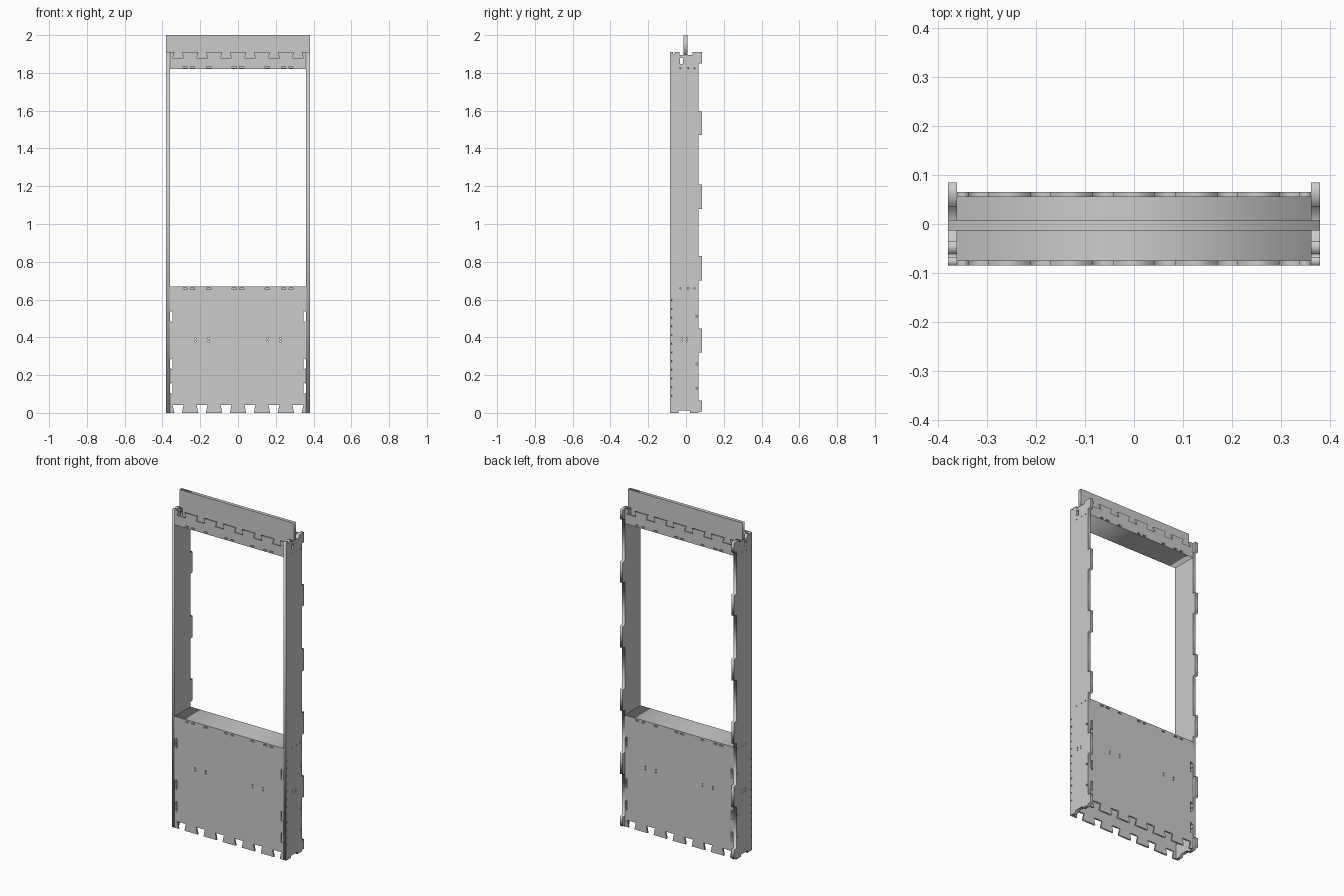
import bpy, math
from mathutils import Matrix

if "Cube" in bpy.data.objects:
    bpy.data.objects.remove(bpy.data.objects["Cube"])

W, IN = 0.38, 0.361          # outer and inner half width
FRONT, BACK, PLY = -0.085, 0.065, 0.01


def circle(x, y, r=0.004, n=8):
    return [(x + r * math.cos(2 * math.pi * i / n), y + r * math.sin(2 * math.pi * i / n)) for i in range(n)]


def rect(x0, x1, y0, y1):
    return [(x0, y0), (x1, y0), (x1, y1), (x0, y1)]


def sheet(name, outline, holes, matrix, thickness):
    """Flat board cut from a filled 2D outline with holes, centred on its plane."""
    cu = bpy.data.curves.new(name, 'CURVE')
    cu.dimensions, cu.fill_mode, cu.extrude = '2D', 'BOTH', thickness / 2
    for loop in [outline] + holes:
        s = cu.splines.new('POLY')
        s.points.add(len(loop) - 1)
        for p, (a, b) in zip(s.points, loop):
            p.co = (a, b, 0, 1)
        s.use_cyclic_u = True
    tmp = bpy.data.objects.new(name + "_outline", cu)
    bpy.context.collection.objects.link(tmp)
    bpy.context.view_layer.update()
    me = bpy.data.meshes.new_from_object(tmp.evaluated_get(bpy.context.evaluated_depsgraph_get()))
    bpy.data.objects.remove(tmp)
    me.transform(matrix)
    ob = bpy.data.objects.new(name, me)
    bpy.context.collection.objects.link(ob)
    return ob


def xz(y):    # sheet facing front: (x, z) drawn at depth y
    return Matrix.Translation((0, y, 0)) @ Matrix.Rotation(math.pi / 2, 4, 'X')


def yz(x):    # sheet facing sideways: (y, z) drawn at position x
    return Matrix(((0, 0, 1, x), (1, 0, 0, 0), (0, 1, 0, 0), (0, 0, 0, 1)))


def box(name, x0, x1, y0, y1, z0, z1):
    return sheet(name, rect(x0, x1, z0, z1), [], xz((y0 + y1) / 2), y1 - y0)


def dovetails(edge, root):
    """Row of undercut notches along a horizontal edge, left to right."""
    pts = []
    for i in range(6):
        c = -0.317 + i * 0.1268
        pts += [(c - 0.02, edge), (c - 0.029, root), (c + 0.029, root), (c + 0.02, edge)]
    return pts


PINS = [s * x for s in (-1, 1) for x in (0.02, 0.155, 0.24, 0.28)]


def pin_slots(z):
    return [rect(x - 0.011, x + 0.011, z - 0.004, z + 0.004) for x in PINS]


# Lower panel: dovetailed foot and side notches, mirrored left and right
right_edge = []
for z in (0.13, 0.26, 0.51):
    right_edge += [(IN, z - 0.022), (0.346, z - 0.032), (0.346, z + 0.032), (IN, z + 0.022)]
left_edge = [(-x, z) for x, z in reversed(right_edge)]
lower = [(-IN, 0)] + dovetails(0, 0.042) + [(IN, 0)] + right_edge + [(IN, 0.67), (-IN, 0.67)] + left_edge
bolts = [circle(s * x, z) for s in (-1, 1) for x in (0.155, 0.225) for z in (0.38, 0.395)]

# Header panel: dovetailed top edge
header = [(IN, 1.82), (-IN, 1.82), (-IN, 1.91)] + dovetails(1.91, 1.88) + [(IN, 1.91)]

for side, y in (("front", FRONT + PLY / 2), ("back", BACK - PLY / 2)):
    sheet(side + "_lower_panel", lower, bolts + pin_slots(0.657), xz(y), PLY)
    sheet(side + "_header_panel", header, pin_slots(1.829), xz(y), PLY)

# Side posts: tabs along the back edge, notched top and foot
tabs = [(0.008, 0.065), (0.32, 0.447), (0.70, 0.83), (1.08, 1.21), (1.47, 1.595), (1.85, 1.91)]
post = [(FRONT, 0), (-0.04, 0), (-0.04, 0.012), (0.02, 0.012), (0.02, 0), (BACK, 0)]
for z0, z1 in tabs:
    post += [(BACK, z0), (0.085, z0), (0.085, z1), (BACK, z1)]
post += [(0.035, 1.91), (0.035, 1.895), (-0.035, 1.895), (-0.035, 1.91),
         (-0.06, 1.91), (-0.06, 1.9), (-0.068, 1.9), (-0.068, 1.91), (FRONT, 1.91)]
holes = [rect(-0.032, -0.016, 1.848, 1.88)]
holes += [circle(-0.074, 0.09 + 0.046 * i) for i in range(12)]
holes += [circle(0.055, z, 0.006) for z in (0.13, 0.26, 0.51)]
holes += [circle(y, z) for y in (-0.022, 0.005) for z in (0.38, 0.395)]
holes += [circle(y, z) for y in (-0.03, 0.012, 0.045) for z in (0.66, 1.825)]
for side, s in (("left", -1), ("right", 1)):
    sheet(side + "_post", post, holes, yz(s * (W + IN) / 2), W - IN)

# Window sill and lintel boards
box("window_sill", -IN, IN, FRONT + PLY, BACK - PLY, 0.65, 0.67)
box("window_lintel", -IN, IN, FRONT + PLY, BACK - PLY, 1.82, 1.838)

# Top connecting board, stepped to sit between and over the posts
spline = [(-IN, 1.838), (IN, 1.838), (IN, 1.895), (W, 1.895), (W, 2.0), (-W, 2.0), (-W, 1.895), (-IN, 1.895)]
sheet("top_connecting_board", spline, [], xz(-0.0025), 0.021)
